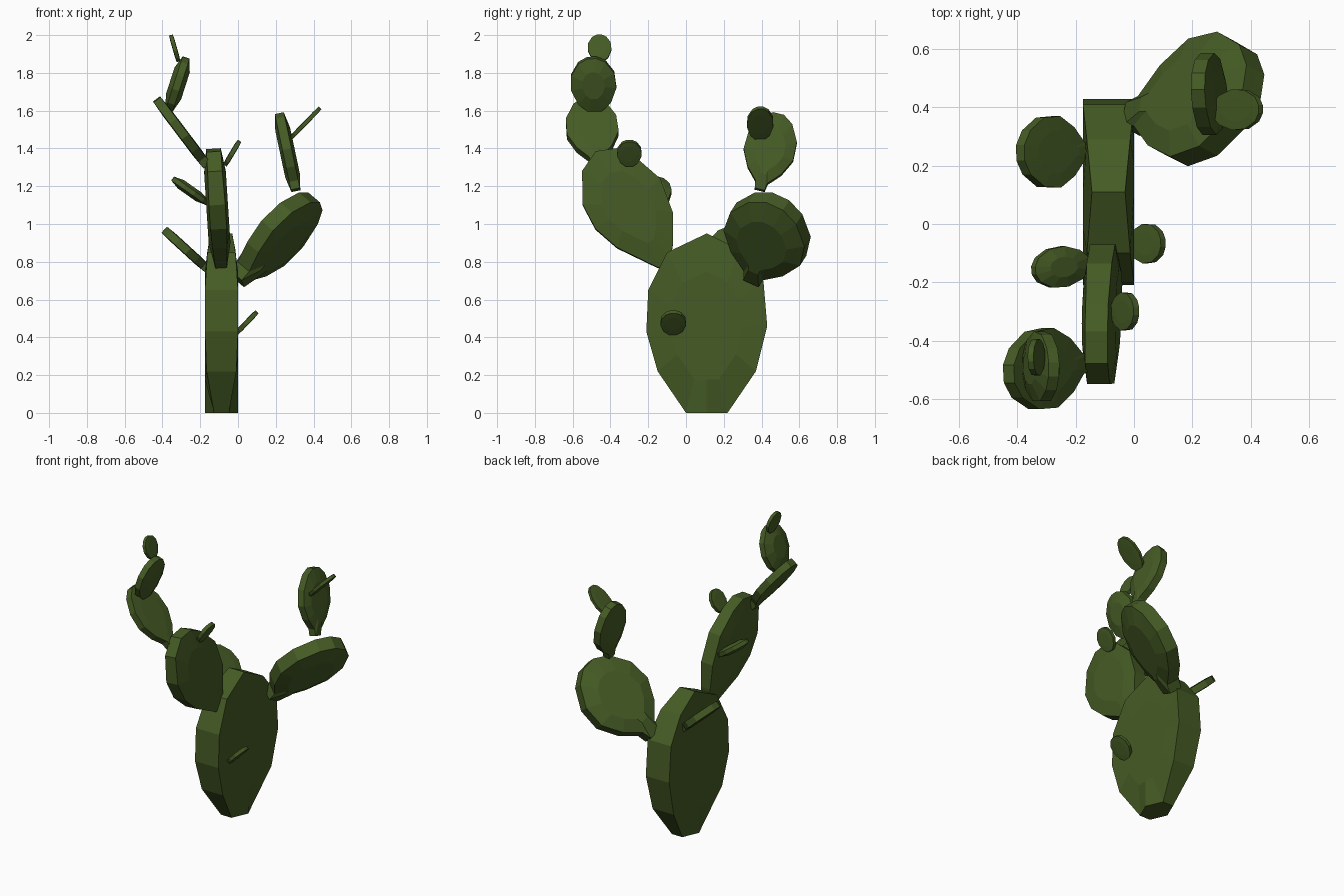
import bpy, bmesh
from mathutils import Vector

if "Cube" in bpy.data.objects:
    bpy.data.objects.remove(bpy.data.objects["Cube"])

green = bpy.data.materials.new("cactus_green")
green.diffuse_color = (0.06, 0.105, 0.018, 1)
green.use_nodes = True
green.node_tree.nodes["Principled BSDF"].inputs["Base Color"].default_value = green.diffuse_color


def mirrored(half):
    """Close a half outline of (u, v, rim) points across the pad's axis."""
    return half + [(-u, v, r) for u, v, r in reversed(half)]


# Outlines: (across, along, rim thickness factor)
PADDLE = mirrored([(.2, 0, 1), (.25, .1, 1), (.68, .25, 1), (1, .46, 1),
                   (.97, .7, 1), (.62, .91, 1), (.22, 1, 1)])
OVAL = mirrored([(.3, 0, 1), (.72, .15, 1), (1, .42, 1),
                 (.95, .7, 1), (.6, .92, 1), (.2, 1, 1)])
TRUNK = [(0, 0, 1), (.11, 0, .45), (.26, .22, .9), (.32, .46, 1), (.30, .70, 1),
         (.18, .86, .85), (0, .95, .65), (-.21, .85, .85), (-.31, .65, 1),
         (-.32, .43, 1), (-.26, .22, .9), (-.11, 0, .45)]
TRUNK = [(u, v / .95, r) for u, v, r in TRUNK]
LEFT = [(-.03, 0, .7), (.04, 0, .7), (.093, .077, .8), (.167, .23, 1), (.185, .42, 1),
        (.115, .585, .9), (.045, .667, .9), (-.06, .70, .9), (-.17, .637, .9),
        (-.245, .475, 1), (-.24, .33, 1), (-.18, .19, .9)]
LEFT = [(u, v / .69, r) for u, v, r in LEFT]


def pad(name, base, tip, width, thick, rim, outline=PADDLE, wide=(0, 1, 0), inset=.6):
    """Flat faceted pad from base to tip: rim band plus a raised inset face each side."""
    base, tip = Vector(base), Vector(tip)
    axis = tip - base
    d = axis.normalized()
    w = Vector(wide)
    w = (w - d * w.dot(d)).normalized()
    n = d.cross(w)
    cu = sum(p[0] for p in outline) / len(outline)
    cv = sum(p[1] for p in outline) / len(outline)
    bm = bmesh.new()

    def ring(scale, height, use_rim):
        return [bm.verts.new(base + w * (cu + (u - cu) * scale) * width / 2
                             + axis * (cv + (v - cv) * scale)
                             + n * height * (r if use_rim else 1))
                for u, v, r in outline]

    h = thick / 2
    rings = [ring(inset, -h, False), ring(1, -h * rim, True),
             ring(1, h * rim, True), ring(inset, h, False)]
    k = len(outline)
    for a, b in zip(rings, rings[1:]):
        for i in range(k):
            j = (i + 1) % k
            bm.faces.new((a[i], a[j], b[j], b[i]))
    bm.faces.new(rings[0])
    bm.faces.new(rings[-1])
    bmesh.ops.recalc_face_normals(bm, faces=bm.faces)
    mesh = bpy.data.meshes.new(name)
    bm.to_mesh(mesh)
    bm.free()
    mesh.materials.append(green)
    bpy.context.collection.objects.link(bpy.data.objects.new(name, mesh))


# Main trunk pad and its small buds
pad("trunk_pad", (-.0875, .11, 0), (-.0875, .11, .95), 2, .175, 1, TRUNK)
pad("trunk_front_bud", (-.01, -.07, .42), (.10, -.065, .535), .135, .027, .85, OVAL)
pad("trunk_back_pad", (-.16, .25, .76), (-.39, .245, .97), .245, .05, .85)

# Left branch, a chain of pads rising to the top
pad("left_large_pad", (-.09, -.12, .78), (-.13, -.42, 1.40), 2, .115, .75, LEFT)
pad("left_second_pad", (-.165, -.475, 1.31), (-.43, -.515, 1.66), .275, .055, .85)
pad("left_third_pad", (-.365, -.48, 1.60), (-.275, -.50, 1.88), .24, .085, .45, OVAL, inset=.5)
pad("left_top_bud", (-.315, -.455, 1.86), (-.355, -.46, 2.0), .125, .024, .85, OVAL)
pad("left_side_bud", (-.07, -.30, 1.31), (.008, -.30, 1.44), .13, .027, .85, OVAL)
pad("left_back_bud", (-.16, -.135, 1.11), (-.345, -.16, 1.24), .14, .055, .45, OVAL, inset=.5)

# Right branch, a tilted large pad with two pads above
pad("right_large_pad", (-.005, .36, .71), (.41, .485, 1.12), .45, .145, .6,
    wide=(-.12, -.89, .43), inset=.62)
pad("right_second_pad", (.305, .39, 1.18), (.22, .49, 1.58), .27, .08, .6)
pad("right_top_bud", (.275, .39, 1.45), (.435, .395, 1.615), .14, .024, .85, OVAL)
